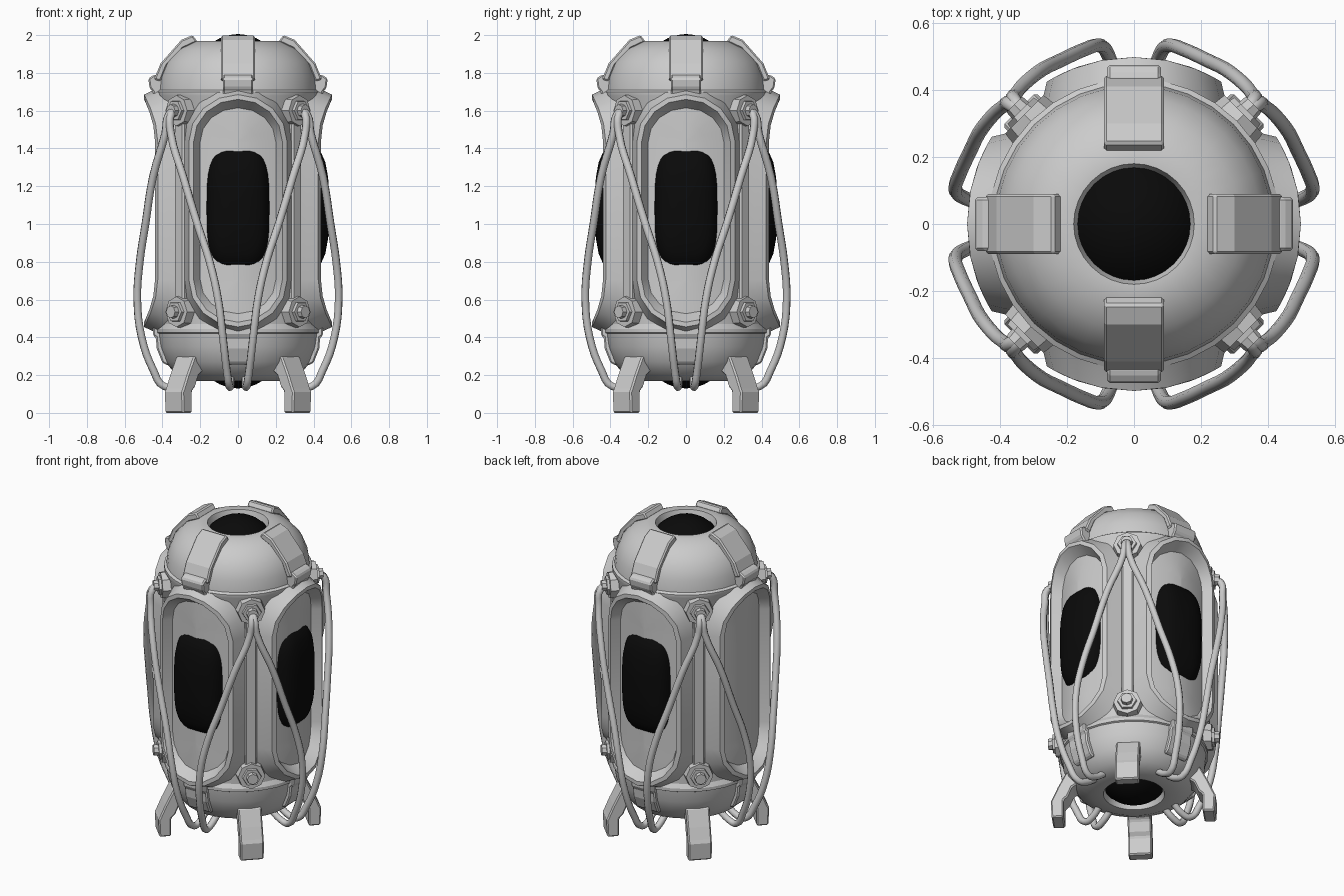
import bpy, bmesh
from math import sin, cos, pi, sqrt, radians
from mathutils import Matrix

if "Cube" in bpy.data.objects:
    bpy.data.objects.remove(bpy.data.objects["Cube"])

black = bpy.data.materials.new("black_glass")
black.diffuse_color = (0.003, 0.003, 0.003, 1)
black.use_nodes = True
black.node_tree.nodes["Principled BSDF"].inputs["Base Color"].default_value = black.diffuse_color
SIDES = [0, 90, 180, 270]          # local +x is the outward direction
CORNERS = [45, 135, 225, 315]


def finish(bm, name, angle=0, mat=None, smooth=30, bevel=0):
    bmesh.ops.remove_doubles(bm, verts=bm.verts, dist=1e-5)
    bmesh.ops.recalc_face_normals(bm, faces=bm.faces)
    me = bpy.data.meshes.new(name)
    bm.to_mesh(me)
    bm.free()
    ob = bpy.data.objects.new(name, me)
    bpy.context.collection.objects.link(ob)
    ob.rotation_euler.z = radians(angle)
    if mat:
        me.materials.append(mat)
    if bevel:
        b = ob.modifiers.new("bevel", 'BEVEL')
        b.width, b.segments = bevel, 1
    bpy.ops.object.select_all(action='DESELECT')
    ob.select_set(True)
    bpy.context.view_layer.objects.active = ob
    if smooth:
        bpy.ops.object.shade_smooth_by_angle(angle=radians(smooth))
    return ob


def loft(name, rings, angle=0, mat=None, cap=False, smooth=30):
    """Join closed rings of points with quads."""
    bm = bmesh.new()
    vs = [[bm.verts.new(p) for p in r] for r in rings]
    for a, b in zip(vs, vs[1:]):
        for i in range(len(a)):
            j = (i + 1) % len(a)
            bm.faces.new((a[i], a[j], b[j], b[i]))
    if cap:
        bm.faces.new(vs[-1])
    return finish(bm, name, angle, mat, smooth)


def lathe(name, profile, n=24, mat=None, cap=False):
    rings = [[(r * cos(2 * pi * i / n), r * sin(2 * pi * i / n), z) for i in range(n)]
             for r, z in profile]
    return loft(name, rings, mat=mat, cap=cap)


def slab(name, profile, half, angle, bevel=0.008):
    """Extrude a radial (r, z) profile sideways."""
    bm = bmesh.new()
    f = bm.faces.new([bm.verts.new((r, -half, z)) for r, z in profile])
    e = bmesh.ops.extrude_face_region(bm, geom=[f])
    vs = [v for v in e['geom'] if isinstance(v, bmesh.types.BMVert)]
    bmesh.ops.translate(bm, verts=vs, vec=(0, 2 * half, 0))
    return finish(bm, name, angle, smooth=0, bevel=bevel)


def stadium(w, b, R, h=0.365, zc=1.07, n=8):
    """Arch-ended outline wrapped on a cylinder of radius R."""
    pts = []
    for s in (1, -1):
        for i in range(n + 1):
            a = pi * i / n
            t = s * w * cos(a)
            pts.append((sqrt(R * R - t * t), t, zc + s * (h + b * sin(a))))
    return pts


# domed hull with top and bottom openings
lathe("hull", [(.165, .22), (.18, .17), (.25, .17), (.33, .205), (.385, .27), (.415, .35),
               (.425, .42), (.435, .425), (.435, .445), (.42, .47), (.42, 1.65), (.435, 1.68),
               (.435, 1.70), (.42, 1.71), (.412, 1.78), (.38, 1.86), (.32, 1.925),
               (.23, 1.97), (.18, 1.97), (.165, 1.92)], n=32)

# glass lenses in the two openings
for name, s, zc in (("top_lens", 1, 1.775), ("bottom_lens", -1, .36)):
    lathe(name, [(.23 * cos(a), zc + s * .23 * sin(a))
                 for a in [radians(d) for d in (36, 45, 55, 65, 75, 84, 89)]],
          mat=black, cap=True)

for a in SIDES:
    # raised window frame with recessed panel
    loft("window_frame", [stadium(.29, .29, .42), stadium(.275, .27, .455),
                          stadium(.26, .25, .498), stadium(.235, .225, .498),
                          stadium(.2, .18, .432), stadium(.1, .09, .432),
                          stadium(.003, .003, .432)], a, cap=True)
    # bulging window, absent on the left side
    if a != 180:
        rings = []
        for k, x in ((1, .39), (.98, .41), (.9, .44), (.75, .462), (.5, .477), (.2, .484), (.02, .485)):
            ring = []
            for i in range(32):
                u = 2 * pi * i / 32
                c, s = cos(u), sin(u)
                t = .167 * k * abs(c) ** .6 * (1 if c > 0 else -1)
                z = .325 * k * abs(s) ** .6 * (1 if s > 0 else -1)
                ring.append((x, t, 1.085 + z))
            rings.append(ring)
        loft("window_glass", rings, a, black, cap=True, smooth=40)
    # bracket wrapping the top dome, with its lower clamp
    slab("top_bracket", [(.215, 1.965), (.24, 2.0), (.30, 1.975), (.41, 1.85), (.445, 1.765),
                         (.41, 1.755), (.375, 1.84), (.29, 1.93)], .09, a)
    slab("top_clamp", [(.40, 1.79), (.445, 1.79), (.475, 1.77), (.468, 1.72), (.45, 1.70),
                       (.45, 1.66), (.40, 1.66)], .08, a)
    slab("bottom_clamp", [(.40, .46), (.45, .46), (.45, .41), (.435, .40), (.43, .34), (.40, .265),
                          (.37, .25), (.36, .30)], .08, a)

for a in CORNERS:
    # corner rib between the frames
    slab("corner_post", [(.40, .50), (.445, .50), (.445, 1.64), (.40, 1.64)], .035, a)
    # splayed leg
    slab("leg", [(.41, 0), (.48, 0), (.485, .11), (.475, .13), (.445, .20), (.395, .30), (.34, .31),
                 (.30, .24), (.36, .20), (.385, .14), (.41, .115)], .07, a)
    # upper and lower bolts
    for z in (1.60, .535):
        for name, r, x0, x1, n in (("bolt_plate", .088, .40, .462, 8),
                                   ("bolt_nut", .06, .45, .478, 6),
                                   ("bolt_head", .036, .47, .505, 8)):
            bm = bmesh.new()
            bmesh.ops.create_cone(bm, cap_ends=True, segments=n, radius1=r, radius2=r * .92,
                                  depth=x1 - x0)
            m = Matrix.Translation(((x0 + x1) / 2, 0, z)) @ Matrix.Rotation(pi / 2, 4, 'Y')
            bmesh.ops.transform(bm, matrix=m, verts=bm.verts)
            finish(bm, name, a, smooth=0)

# two hoses over each side, from the upper bolts down to the base
path = [(.325, .325, 1.60), (.355, .365, 1.58), (.355, .385, 1.48), (.29, .45, 1.25),
        (.215, .49, 1.0), (.15, .52, .8), (.105, .533, .6), (.08, .51, .4), (.06, .45, .23),
        (.045, .39, .14), (.04, .33, .15), (.04, .27, .19)]
for a in SIDES:
    for s in (1, -1):
        cu = bpy.data.curves.new("hose", 'CURVE')
        cu.dimensions = '3D'
        cu.bevel_depth = .021
        cu.bevel_resolution = 2
        cu.resolution_u = 4
        cu.use_fill_caps = True
        sp = cu.splines.new('BEZIER')
        sp.bezier_points.add(len(path) - 1)
        for p, (t, n, z) in zip(sp.bezier_points, path):
            p.co = (n, s * t, z)
            p.handle_left_type = p.handle_right_type = 'AUTO'
        ob = bpy.data.objects.new("hose", cu)
        ob.rotation_euler.z = radians(a)
        bpy.context.collection.objects.link(ob)
